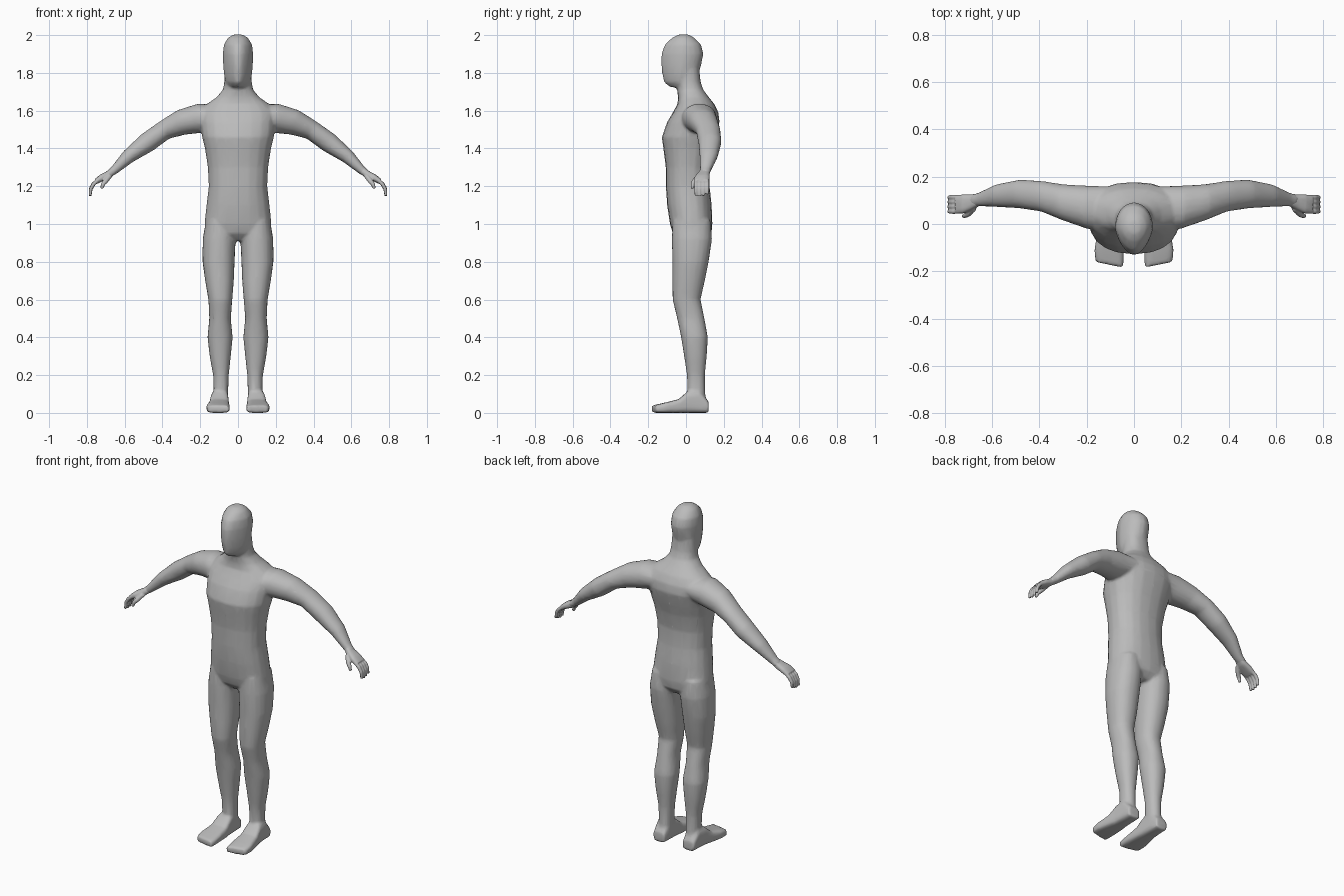
import bpy, bmesh, math
from mathutils import Vector

SIDES = 20

grey = bpy.data.materials.new("plain grey")
grey.diffuse_color = (0.5, 0.5, 0.5, 1)


def loft(bm, rings, power=2.3, mirror=False):
    """Skin closed super-ellipse rings (centre, u, v, taper); optionally also at -x."""
    for side in ((1, -1) if mirror else (1,)):
        loops = []
        for c, u, v, taper in rings:
            loop = []
            for i in range(SIDES):
                a = 2 * math.pi * i / SIDES
                co, si = math.cos(a), math.sin(a)
                co = math.copysign(abs(co) ** (2 / power), co)
                si = math.copysign(abs(si) ** (2 / power), si)
                p = c + u * co * (1 + taper * min(si, 0)) + v * si
                loop.append(bm.verts.new((p.x * side, p.y, p.z)))
            loops.append(loop)
        faces = [bm.faces.new(loops[0]), bm.faces.new(loops[-1])]
        for a, b in zip(loops, loops[1:]):
            for i in range(SIDES):
                j = (i + 1) % SIDES
                faces.append(bm.faces.new((a[i], a[j], b[j], b[i])))
        bmesh.ops.recalc_face_normals(bm, faces=faces)


def level(z, x0, x1, y0, y1, taper=0):
    """Horizontal ring from its extents."""
    return (Vector(((x0 + x1) / 2, (y0 + y1) / 2, z)),
            Vector(((x1 - x0) / 2, 0, 0)), Vector((0, (y1 - y0) / 2, 0)), taper)


def upright(y, x0, x1, z0, z1, skew=0):
    """Ring across the foot; skew moves the outer edge back."""
    return (Vector(((x0 + x1) / 2, y, (z0 + z1) / 2)),
            Vector(((x1 - x0) / 2, skew, 0)), Vector((0, 0, (z1 - z0) / 2)), 0)


def limb(points):
    """Rings along a path of (x, z, thickness radius, y0, y1)."""
    out = []
    for i, (x, z, r, y0, y1) in enumerate(points):
        a, b = points[max(i - 1, 0)], points[min(i + 1, len(points) - 1)]
        t = Vector((b[0] - a[0], 0, b[1] - a[1])).normalized()
        out.append((Vector((x, (y0 + y1) / 2, z)), Vector((0, (y1 - y0) / 2, 0)),
                    Vector((-t.z, 0, t.x)) * r, 0))
    return out


def finish(bm, name, voxel, smooth, ratio):
    """Fuse the lofts into one smooth skin."""
    mesh = bpy.data.meshes.new(name)
    bm.to_mesh(mesh)
    bm.free()
    mesh.materials.append(grey)
    ob = bpy.data.objects.new(name, mesh)
    bpy.context.collection.objects.link(ob)
    mesh.shade_smooth()
    m = ob.modifiers.new("fuse", 'REMESH')
    m.mode, m.voxel_size, m.use_smooth_shade = 'VOXEL', voxel, True
    m = ob.modifiers.new("soften", 'SMOOTH')
    m.factor, m.iterations = 0.5, smooth
    m = ob.modifiers.new("simplify", 'DECIMATE')
    m.ratio = ratio
    return ob


body = bmesh.new()

# torso and neck: z, half width, front, back
loft(body, [level(z, -w, w, f, b) for z, w, f, b in [
    (0.91, 0.09, -0.03, 0.10), (0.95, 0.16, -0.07, 0.135), (1.0, 0.178, -0.085, 0.14),
    (1.1, 0.167, -0.10, 0.136), (1.2, 0.155, -0.107, 0.125), (1.3, 0.16, -0.107, 0.122),
    (1.4, 0.175, -0.12, 0.14), (1.46, 0.19, -0.128, 0.158), (1.54, 0.20, -0.10, 0.178),
    (1.59, 0.20, -0.07, 0.172), (1.635, 0.165, -0.045, 0.15), (1.67, 0.115, -0.042, 0.122),
    (1.71, 0.08, -0.047, 0.092), (1.75, 0.073, -0.05, 0.078), (1.82, 0.07, -0.05, 0.07)]])

# head: narrower towards the face
loft(body, [level(z, -w, w, f, b, t) for z, w, f, b, t in [
    (1.725, 0.045, -0.085, 0.03, 0.4), (1.75, 0.066, -0.116, 0.055, 0.45),
    (1.79, 0.074, -0.125, 0.065, 0.4), (1.84, 0.079, -0.131, 0.08, 0.35),
    (1.90, 0.081, -0.13, 0.092, 0.3), (1.95, 0.075, -0.112, 0.08, 0.25),
    (1.985, 0.054, -0.075, 0.045, 0.1), (2.003, 0.025, -0.04, 0.015, 0)]], 2.1)

# legs: z, inner, outer, front, back
loft(body, [level(*r) for r in [
    (1.02, 0.03, 0.17, -0.07, 0.13), (0.92, 0.012, 0.187, -0.075, 0.138),
    (0.8, 0.018, 0.188, -0.072, 0.12), (0.7, 0.022, 0.174, -0.072, 0.1),
    (0.6, 0.03, 0.157, -0.071, 0.077), (0.5, 0.038, 0.152, -0.047, 0.098),
    (0.4, 0.028, 0.162, -0.026, 0.116), (0.3, 0.038, 0.15, -0.01, 0.11),
    (0.2, 0.049, 0.132, 0.005, 0.1), (0.1, 0.052, 0.128, 0.008, 0.102),
    (0.03, 0.055, 0.135, 0.0, 0.115)]], 2.2, True)

# feet: y, inner, outer, sole, top, outer-edge skew
loft(body, [upright(*r) for r in [
    (0.12, 0.06, 0.135, 0, 0.06), (0.07, 0.053, 0.14, 0, 0.12), (0.01, 0.05, 0.145, 0, 0.115),
    (-0.04, 0.046, 0.155, 0, 0.072), (-0.11, 0.043, 0.168, 0, 0.055),
    (-0.172, 0.045, 0.163, 0, 0.04, 0.012)]], 4, True)

# arms: x, z, thickness radius, front, back
loft(body, limb([
    (0.10, 1.57, 0.06, -0.03, 0.16), (0.20, 1.56, 0.078, -0.02, 0.162),
    (0.30, 1.538, 0.068, 0.015, 0.168), (0.39, 1.497, 0.052, 0.052, 0.182),
    (0.48, 1.432, 0.053, 0.066, 0.188), (0.58, 1.358, 0.038, 0.072, 0.168),
    (0.655, 1.285, 0.023, 0.074, 0.133), (0.69, 1.26, 0.018, 0.07, 0.125)]), 2.1, True)

finish(body, "body", 0.009, 4, 0.2)

# hands
hands = bmesh.new()
loft(hands, limb([
    (0.65, 1.288, 0.018, 0.08, 0.126), (0.685, 1.262, 0.02, 0.06, 0.125),
    (0.72, 1.245, 0.019, 0.045, 0.125), (0.752, 1.225, 0.014, 0.043, 0.122)]), 2.6, True)
for y, reach in ((0.053, 0.97), (0.073, 1.0), (0.093, 0.98), (0.113, 0.88)):  # fingers
    loft(hands, limb([(x, 1.23 - (1.23 - z) * reach, r, y - r, y + r) for x, z, r in [
        (0.735, 1.236, 0.009), (0.764, 1.212, 0.0105), (0.779, 1.185, 0.0095),
        (0.783, 1.147, 0.007)]]), 2, True)
loft(hands, limb([  # thumb
    (0.675, 1.26, 0.013, 0.055, 0.085), (0.70, 1.228, 0.013, 0.03, 0.058),
    (0.715, 1.21, 0.011, 0.025, 0.046), (0.722, 1.188, 0.008, 0.026, 0.042)]), 2, True)
finish(hands, "hands", 0.004, 2, 0.35)
